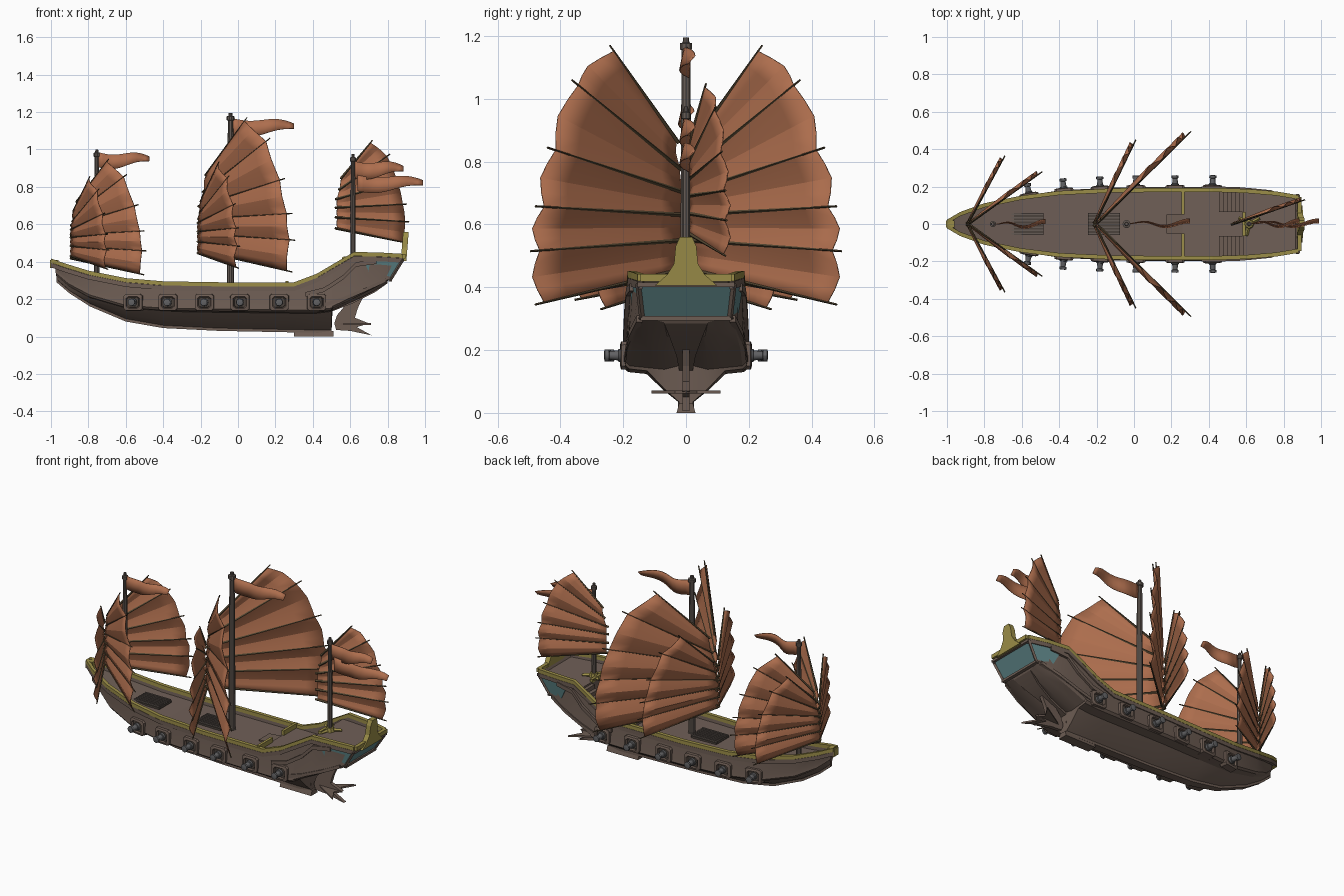
import bpy, bmesh, math
from mathutils import Vector, Matrix

if "Cube" in bpy.data.objects:
    bpy.data.objects.remove(bpy.data.objects["Cube"])

def mat(name, c):
    m = bpy.data.materials.new(name)
    m.diffuse_color = (*c, 1)
    m.use_nodes = True
    m.node_tree.nodes["Principled BSDF"].inputs["Base Color"].default_value = m.diffuse_color
    return m
WOOD = mat("wood", (.155, .11, .088))
DECK = mat("deck_wood", (.16, .115, .095))
DARK = mat("dark_wood", (.07, .055, .045))
GOLD = mat("gold_trim", (.33, .27, .065))
TEAL = mat("teal_glass", (.11, .23, .24))
IRON = mat("iron", (.12, .12, .125))
MAST = mat("mast_wood", (.13, .105, .09))
BATTEN = mat("batten", (.085, .06, .03))
CLOTH = mat("sail_cloth", (.42, .155, .075))

def make(name, parts, m, smooth=None):
    """Join (verts, faces) parts into one object."""
    bm = bmesh.new()
    for vs, fs in parts:
        bv = [bm.verts.new(v) for v in vs]
        for f in fs:
            bm.faces.new([bv[i] for i in f])
    bmesh.ops.recalc_face_normals(bm, faces=bm.faces)
    me = bpy.data.meshes.new(name)
    bm.to_mesh(me)
    bm.free()
    me.materials.append(m)
    ob = bpy.data.objects.new(name, me)
    bpy.context.collection.objects.link(ob)
    if smooth:
        bpy.context.view_layer.objects.active = ob
        ob.select_set(True)
        bpy.ops.object.shade_smooth_by_angle(angle=math.radians(smooth))
        ob.select_set(False)
    return ob

def loft(rings, closed=True, caps=(True, True)):
    n = len(rings[0])
    vs = [v for r in rings for v in r]
    fs = [(i*n+j, i*n+(j+1) % n, (i+1)*n+(j+1) % n, (i+1)*n+j)
          for i in range(len(rings)-1) for j in range(n if closed else n-1)]
    if caps[0]: fs.append(tuple(range(n)))
    if caps[1]: fs.append(tuple((len(rings)-1)*n+j for j in range(n)))
    return vs, fs

def box(c, s):
    x, y, z = c; a, b, d = (k/2 for k in s)
    return loft([[(x-a, y-b, h), (x+a, y-b, h), (x+a, y+b, h), (x-a, y+b, h)] for h in (z-d, z+d)])

def tube(o, axis, prof, n=10):
    """Turned solid: prof is a list of (distance along axis, radius)."""
    q = Vector(axis).to_track_quat('Z', 'Y')
    return loft([[Vector(o) + q @ Vector((r*math.cos(2*math.pi*k/n), r*math.sin(2*math.pi*k/n), d))
                  for k in range(n)] for d, r in prof])

def slab(pts, t, place):
    """Flat outline given thickness; place maps (u, v, offset) to 3D."""
    return loft([[place(u, v, o) for u, v in pts] for o in (-t/2, t/2)])

# Hull stations: rail x, keel x, rail half width, rail z, wale half width, wale z, keel z, keel half width
H = [(-1.0, -.97, .012, .41, .012, .33, .29, .006), (-.93, -.9, .055, .385, .045, .27, .23, .01),
     (-.8, -.79, .102, .345, .097, .21, .16, .015), (-.6, -.6, .143, .305, .145, .155, .08, .02),
     (-.4, -.4, .168, .288, .176, .14, .045, .025), (-.1, -.1, .182, .283, .192, .135, .03, .025),
     (.3, .3, .184, .283, .194, .13, .022, .025), (.42, .42, .184, .328, .194, .13, .02, .025),
     (.5, .5, .182, .375, .19, .14, .02, .022), (.51, .505, .182, .381, .189, .15, .135, .022),
     (.62, .62, .177, .445, .182, .205, .18, .03), (.76, .73, .165, .442, .165, .26, .235, .05),
     (.88, .80, .145, .435, .14, .30, .285, .07)]

def at(x, c):
    for a, b in zip(H, H[1:]):
        if x <= b[0]:
            return a[c] + (b[c]-a[c])*(x-a[0])/(b[0]-a[0])
    return H[-1][c]

def mirror_ring(half):
    return half + [(x, -y, z) for x, y, z in reversed(half)]
rings = []
for xr, xk, w, r, ww, wz, kz, kw in H:
    xm = xk + (xr-xk)*.2
    rings.append(mirror_ring([(xr, w, r), (xm, ww, wz+.035), (xm, ww*1.02, wz+.012), (xk, ww*.95, wz),
                              (xk, max(ww*.65, kw), wz-.006), (xk, max(ww*.36, kw), (wz+kz)/2-.004),
                              (xk, kw, kz+.015), (xk, kw, kz)]))
make("hull", [loft(rings, False)], WOOD, 25)

# Deck with inner bulwarks, stepping up toward the stern
def deck_z(x):
    return .41 if x > .583 else .27 if x > .259 else at(x, 3)-.035
xs = sorted([h[0] for h in H] + [.258, .26, .582, .584])
make("deck", [loft([mirror_ring([(x, max(at(x, 2)-.01, .002), at(x, 3)-.004),
      (x, max(at(x, 2)-.012, .001), min(deck_z(x), at(x, 3)-.01))]) for x in xs], False, (False, False))], DECK)

# Gold rails, wales and quarter trim, both sides
def band(pts, wide, tall):
    out = []
    for s in (1, -1):
        out.append(loft([[(x, s*(y+dy*wide), z+dz*tall) for dy, dz in ((-1, -1), (1, -1), (1, 1), (-1, 1))]
                         for x, y, z in pts]))
    return out
make("gold_rail", band([(h[0], max(h[2]-.002, .012), h[3]-.004) for h in H], .011, .011)
     + [box((.885, 0, .43), (.022, .29, .024))]
     + [loft([[(x, y, z) for y in (-.02, .02) for z in ((.41, .365) if y < 0 else (.365, .41))]
              for x in (-1.005, -.96)])], GOLD)
make("under_rail", band([(h[0], h[2]+.001, h[3]-.028) for h in H], .008, .012), WOOD)
make("quarter_trim", band([(.36, .193, .225), (.46, .192, .25), (.56, .189, .315), (.63, .183, .385),
                           (.74, .172, .40)], .008, .012)
     + band([(.45, .188, .165), (.56, .183, .20), (.68, .173, .25), (.79, .148, .30)], .01, .01), WOOD)

# Stern gallery windows with posts
top = [(.67, .181), (.877, .15)]; low = [(.72, .166), (.812, .14)]
def gal(p, z): return [(p[0][0], p[0][1], z), (p[1][0], p[1][1], z), (p[1][0], -p[1][1], z), (p[0][0], -p[0][1], z)]
make("stern_windows", [loft([gal(low, .305), gal(top, .405)])], TEAL)
make("window_frame", [tube((.812, s*.14, .30), (.065, s*.012, .105), [(0, .009), (.13, .009)], 4) for s in (1, -1)]
     + [box((.814, 0, .302), (.02, .29, .014)), box((.878, 0, .408), (.02, .31, .014))], WOOD)
crest = [(-.1, .405), (.1, .405), (.06, .44), (.038, .475), (.033, .53), (.02, .56), (-.02, .56),
         (-.033, .53), (-.038, .475), (-.06, .44)]
make("stern_crest", [slab(crest, .03, lambda u, v, o: (.885+o+(v-.4)*.08, u, v))], GOLD)

# Rudder shaped like a tail, with horizontal fins
rud = [(.58, .19), (.68, .235), (.64, .15), (.625, .10), (.70, .07), (.635, .05), (.715, .006), (.6, .03),
       (.525, .035), (.515, .07), (.53, .115), (.56, .15)]
fin = [(.53, 0), (.58, .03), (.71, .11), (.665, .035), (.70, 0), (.665, -.035), (.71, -.11), (.58, -.03)]
make("rudder", [slab(rud, .022, lambda u, v, o: (u, o, v)), slab(fin, .01, lambda u, v, o: (u, v, .066+o))], WOOD)
make("keel_shoe", [loft([[(x, y, z) for y, z in ((-.03, 0), (.03, 0), (.022, .03), (-.022, .03))]
                         for x in (.3, .51)])], WOOD)

# Gun ports and cannons
ports, holes, guns = [], [], []
for x in (-.56, -.375, -.18, .01, .22, .42):
    for s in (1, -1):
        y = at(x, 4)
        a = math.atan((at(x+.05, 4)-at(x-.05, 4))/.1)
        M = Matrix.Translation((x, s*y, .183)) @ Matrix.Diagonal((1, s, 1, 1)) @ Matrix.Rotation(a, 4, 'Z')
        def ring(e, d, c=.012):
            q = [(-e, c-e), (c-e, -e), (e-c, -e), (e, c-e), (e, e-c), (e-c, e), (c-e, e), (-e, e-c)]
            return [M @ Vector((u, d, v*.88)) for u, v in q]
        ports.append(loft([ring(.054, -.03), ring(.05, .012), ring(.036, .016), ring(.032, .004)]))
        holes.append(loft([ring(.031, .002), ring(.03, .007)]))
        guns.append(tube(M @ Vector((0, 0, 0)), M.to_3x3() @ Vector((0, 1, 0)),
                    [(-.01, .022), (.02, .021), (.022, .016), (.05, .013), (.052, .019), (.065, .019), (.067, .011)], 12))
make("gun_ports", ports, WOOD)
make("port_recesses", holes, DARK)
make("cannons", guns, IRON, 30)

# Deck fittings: gratings, stairs, step rails
grate, slats = [], []
for gx in (-.57, -.16):
    z = at(gx, 3)-.03
    grate += [box((gx, 0, z), (.17, .12, .012))]
    slats += [box((gx, (k-3)*.017, z+.008), (.17, .008, .012)) for k in range(7)]
make("gratings", grate, DARK)
make("grating_slats", slats, MAST)
stairs = [box((.575-.022*k, s*.12, .27+(.13-.024*k)/2), (.022, .11, .13-.024*k)) for k in range(6) for s in (1, -1)]
stairs += [box((.25-.03*k, 0, .255), (.03, .1, .02-.006*k)) for k in range(3)]
make("stairs", stairs, WOOD)
make("step_rails", [box((.262, s*.117, .28), (.016, .13, .035)) for s in (1, -1)]
     + [box((.588, 0, .415), (.016, .13, .02))], GOLD)
make("mizzen_step", [tube((.615, 0, .405), (0, 0, 1), [(0, .028), (.03, .022)], 8)]
     + [tube((.615, 0, .418), (math.cos(a), math.sin(a), 0), [(0, .012), (.065, .008)], 4)
        for a in (0.5, 2.6, 4.5)], GOLD)

# Masts with bands and finials
for name, x, z0, z1, r in (("fore", -.755, .28, 1.0, .015), ("main", -.04, .23, 1.195, .019),
                           ("mizzen", .615, .4, .975, .014)):
    L = z1-z0
    prof = [(0, r*1.2), (.02, r*1.2), (.022, r), (L*.6, r*.9), (L-.04, r*.75), (L-.038, r*1.1),
            (L-.018, r*1.1), (L-.016, r*.6), (L, r*.5)]
    make(name+"_mast", [tube((x, 0, z0), (0, 0, 1), prof, 10)], MAST, 30)

# Fan sails: battens as (inner out, inner z, outer out, outer z), scaled and turned for each sail
RIBS = [(.03, .87, .24, 1.17), (.02, .78, .36, 1.06), (0, .70, .437, .845), (0, .63, .475, .658),
        (0, .55, .49, .515), (0, .46, .475, .345)]

def sail(name, ax, dx, dy, zb, k, amp):
    nrm = Vector((-dy, dx, 0)).normalized() * (1 if dy > 0 else -1)
    def P(i, t, off=0):
        j = min(int(i), 4); u = i-j
        a, b, c, d = (RIBS[j][q]*(1-u)+RIBS[j+1][q]*u for q in range(4))
        f, z = (a+(c-a)*t)/.49, b+(d-b)*t
        return Vector((ax+dx*f, dy*f, zb+(z-.345)*k)) + nrm*off
    rows, n = 4, 6
    rings = []
    for i in range(5*rows+1):
        u = i/rows
        bulge = 1-abs(2*(u % 1)-1)**1.3     # creased pleat between battens
        rings.append([P(u, .94*t/n + .025*bulge*(t == n), amp*bulge*(.4+.6*t/n)) for t in range(n+1)])
    ob = make(name, [loft(rings, False, (False, False))], CLOTH, 20)
    md = ob.modifiers.new("thickness", 'SOLIDIFY')
    md.thickness = .004
    md.offset = 0
    sticks = []
    for i in range(6):
        a, b = P(i, -.03), P(i, 1)
        sticks.append(tube(a, b-a, [(0, .007), ((b-a).length, .0035)], 4))
    make(name+"_battens", sticks, BATTEN)

for s, side in ((1, "port"), (-1, "starboard")):
    sail("main_large_sail_"+side, -.2, .505, s*.495, .345, 1, .026)
    sail("main_small_sail_"+side, -.21, .22, s*.45, .365, .69, .022)
    sail("fore_large_sail_"+side, -.885, .395, s*.28, .33, .75, .02)
    sail("fore_small_sail_"+side, -.89, .2, s*.365, .36, .6, .018)
sail("mizzen_sail", .53, .385, .13, .5, .665, .018)

# Waving pennants
def flag(name, x0, x1, z, h):
    rings = []
    for i in range(13):
        t = i/12
        x, y = x0+(x1-x0)*t, .015*math.sin(t*8)*min(1, t*3)
        zc = z - .012*math.sin(t*6)
        hh = h/2*(1-.7*t**2.2)
        rings.append([(x, y-.012*t, zc-hh), (x, y, zc), (x, y+.012*t, zc+hh)])
    ob = make(name, [loft(rings, False, (False, False))], CLOTH, 40)
    md = ob.modifiers.new("thickness", 'SOLIDIFY')
    md.thickness = .004
flag("main_flag", -.03, .3, 1.122, .09)
flag("fore_flag", -.745, -.475, .945, .08)
flag("mizzen_flag_upper", .615, .885, .895, .09)
flag("mizzen_flag_lower", .64, .99, .82, .085)
